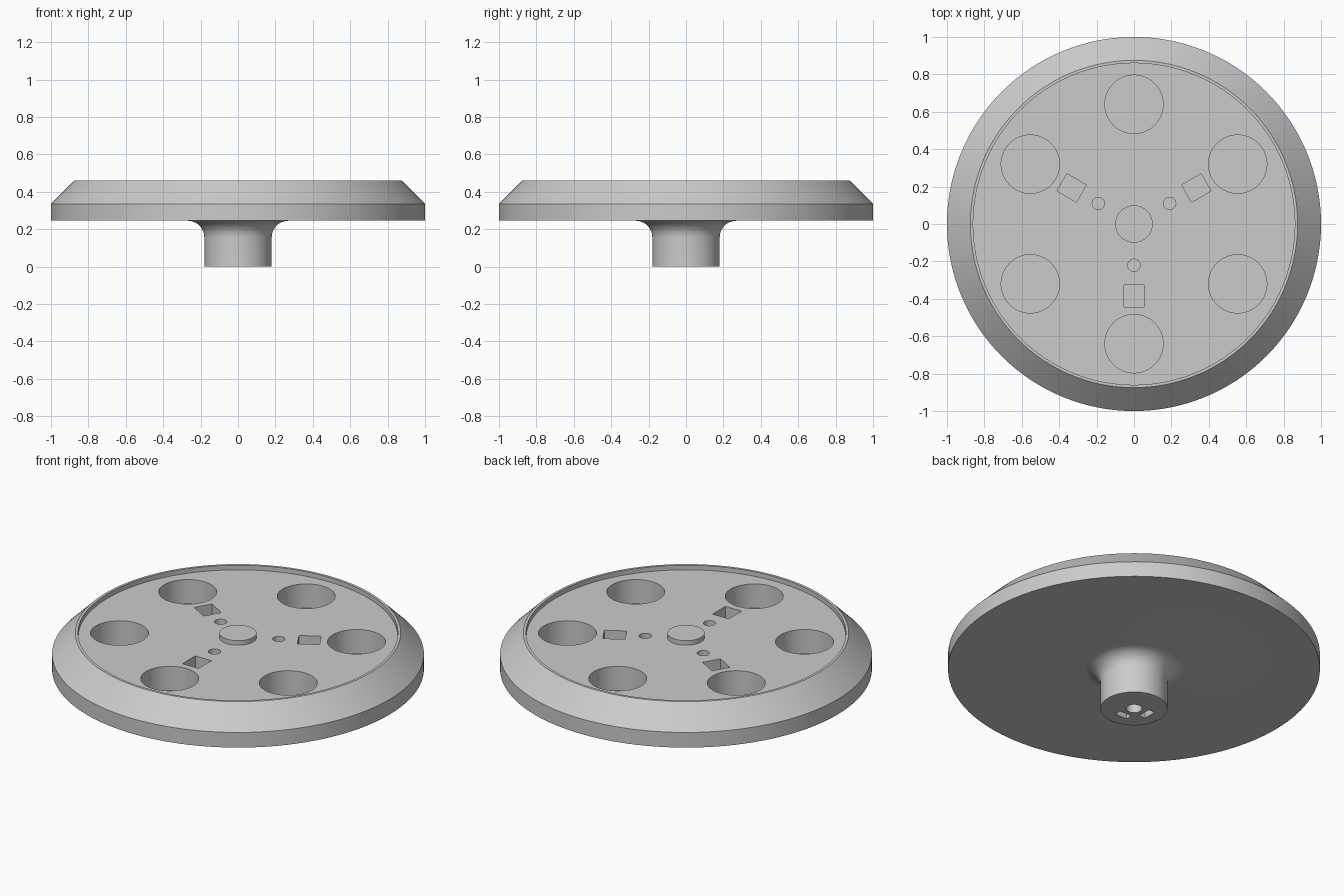
import bpy, bmesh
from math import sin, cos, pi, radians
from mathutils import Matrix, Vector

cube = bpy.data.objects.get("Cube")
if cube:
    bpy.data.objects.remove(cube, do_unlink=True)

grey = bpy.data.materials.new("plain grey")
grey.use_nodes = True
colour = (0.6, 0.6, 0.6, 1)
grey.diffuse_color = colour
grey.node_tree.nodes["Principled BSDF"].inputs["Base Color"].default_value = colour

PLATE, FLOOR, UNDER, TOP = 0.433, 0.29, 0.245, 0.46


def make_object(name, bm):
    bmesh.ops.recalc_face_normals(bm, faces=bm.faces)
    mesh = bpy.data.meshes.new(name)
    bm.to_mesh(mesh)
    bm.free()
    mesh.materials.append(grey)
    obj = bpy.data.objects.new(name, mesh)
    bpy.context.collection.objects.link(obj)
    return obj


def lathe(name, profile, steps=128):
    bm = bmesh.new()
    verts = [bm.verts.new((r, 0, z)) for r, z in profile]
    edges = [bm.edges.new(pair) for pair in zip(verts, verts[1:])]
    bmesh.ops.spin(bm, geom=verts + edges, cent=(0, 0, 0), axis=(0, 0, 1),
                   angle=2 * pi, steps=steps, use_duplicate=False)
    bmesh.ops.remove_doubles(bm, verts=bm.verts, dist=0.0002)
    return make_object(name, bm)


def cylinder(bm, x, y, radius, low, high, sides=48):
    bmesh.ops.create_cone(bm, cap_ends=True, segments=sides, radius1=radius,
                          radius2=radius, depth=high - low,
                          matrix=Matrix.Translation((x, y, (low + high) / 2)))


def box(bm, angle, distance, radial, across, low, high):
    matrix = (Matrix.Rotation(angle, 4, 'Z')
              @ Matrix.Translation((distance, 0, (low + high) / 2))
              @ Matrix.Diagonal((radial, across, high - low, 1)))
    bmesh.ops.create_cube(bm, size=1, matrix=matrix)


# Wheel with flared hub, bevelled rim, recessed plate and centre boss
flare = [(0.27 - 0.09 * cos(a), 0.155 + 0.09 * sin(a))
         for a in [i * pi / 24 for i in range(13)]]
profile = ([(0, 0), (0.18, 0)] + flare
           + [(1, UNDER), (1, 0.335), (0.875, TOP), (0.86, TOP),
              (0.86, PLATE), (0.1, PLATE), (0.1, TOP), (0, TOP)])
wheel = lathe("wheel", profile)

# Blind pockets in the plate
bm = bmesh.new()
for i in range(6):
    a = radians(30 + 60 * i)
    cylinder(bm, 0.64 * cos(a), 0.64 * sin(a), 0.156, FLOOR, 0.6, 64)
for i in range(3):
    a = radians(30 + 120 * i)
    cylinder(bm, 0.22 * cos(a), 0.22 * sin(a), 0.033, FLOOR, 0.6, 32)
    box(bm, a, 0.385, 0.12, 0.106, FLOOR, 0.6)

# Shaft bore, nut slots and side screw hole in the hub
cylinder(bm, 0, 0, 0.043, -0.1, 0.3)
for a in (pi, 1.5 * pi):
    box(bm, a, 0.09, 0.04, 0.08, -0.1, 0.16)
side = Matrix.Translation((-0.15, 0, 0.125)) @ Matrix.Rotation(pi / 2, 4, 'Y')
bmesh.ops.create_cone(bm, cap_ends=True, segments=32, radius1=0.026,
                      radius2=0.026, depth=0.26, matrix=side)
cutter = make_object("pocket_cutter", bm)
cutter.hide_render = True

cut = wheel.modifiers.new("pockets", 'BOOLEAN')
cut.operation = 'DIFFERENCE'
cut.solver = 'EXACT'
cut.use_self = True
cut.object = cutter

# Apply the cuts and shade
bpy.ops.object.select_all(action='DESELECT')
wheel.select_set(True)
bpy.context.view_layer.objects.active = wheel
bpy.ops.object.modifier_apply(modifier=cut.name)
bpy.data.objects.remove(cutter, do_unlink=True)
bpy.ops.object.shade_smooth_by_angle(angle=radians(30))
